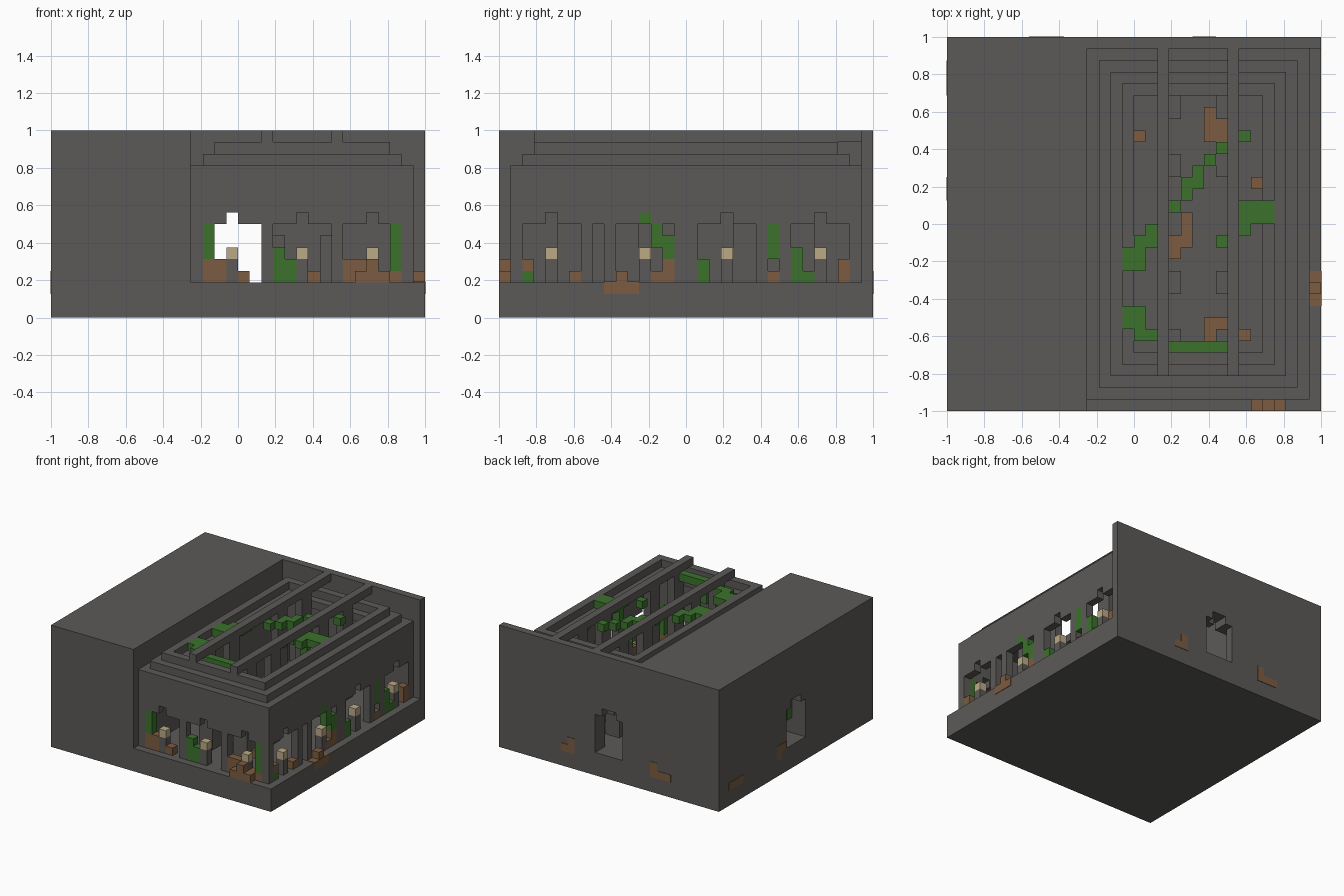
import bpy
import bmesh

UNIT = 1 / 16  # one building block
HALF = 16      # blocks from the edge to the centre

old = bpy.data.objects.get("Cube")
if old:
    bpy.data.objects.remove(old)


def make_material(name, color):
    mat = bpy.data.materials.new(name)
    mat.use_nodes = True
    rgba = (*color, 1)
    mat.diffuse_color = rgba
    mat.node_tree.nodes["Principled BSDF"].inputs["Base Color"].default_value = rgba
    return mat


stone = make_material("grey stone", (.107, .102, .098))
vine = make_material("green vine", (.045, .17, .026))
earth = make_material("brown earth", (.2, .107, .052))
lamp = make_material("pale lamp", (.5, .4, .235))


def build(name, mat, boxes):
    """One object made of boxes, each given as x, y and z ranges in blocks."""
    bm = bmesh.new()
    for ranges in boxes:
        cube = bmesh.ops.create_cube(bm, size=1)
        for v in cube["verts"]:
            for axis, (low, high) in enumerate(ranges):
                place = high if v.co[axis] > 0 else low
                v.co[axis] = (place - (HALF if axis < 2 else 0)) * UNIT
    mesh = bpy.data.meshes.new(name)
    bm.to_mesh(mesh)
    bm.free()
    mesh.materials.append(mat)
    obj = bpy.data.objects.new(name, mesh)
    bpy.context.collection.objects.link(obj)
    return obj


def cell(x, y, z, dx=1, dy=1, dz=1):
    return (x, x + dx), (y, y + dy), (z, z + dz)


FLOOR, EAVES, TOP = 3, 13, 16


def arch(start, width=5, peak=1):
    """Opening heights by block for a stepped arch."""
    heights = {i: 8 for i in range(start, start + width)}
    middle = start + (width - peak) // 2
    heights.update({i: 9 for i in range(middle, middle + peak)})
    return heights


def pierced_wall(name, along, span, depth, top, openings):
    """A wall along x (0) or y (1), joined from runs of equal height."""
    boxes, start = [], span[0]
    for i in range(span[0], span[1]):
        if i + 1 == span[1] or openings.get(i + 1) != openings.get(i):
            run, rise = (start, i + 1), (openings.get(i, FLOOR), top)
            boxes.append((run, depth, rise) if along == 0 else (depth, run, rise))
            start = i + 1
    return build(name, stone, boxes)


# Ground slab and the thick side building with its doorway
build("base_slab", stone, [((0, 32), (0, 32), (0, FLOOR))])
pierced_wall("side_building", 1, (0, 32), (0, 8), TOP, arch(14, 4, 2))
build("side_building_core", stone, [((8, 12), (0, 32), (FLOOR, TOP))])
pierced_wall("back_wall", 0, (12, 32), (31, 32), TOP, arch(14, 4, 2))

# Arcades around the courtyard
front_starts, right_starts = (13, 19, 25), (2, 10, 17, 25)
front_open, right_open = {}, {8: 8, 23: 8}
for s in front_starts:
    front_open.update(arch(s))
for s in right_starts:
    right_open.update(arch(s))
pierced_wall("front_arcade", 0, (12, 31), (1, 2), EAVES, front_open)
pierced_wall("right_arcade", 1, (2, 30), (30, 31), EAVES, right_open)
pierced_wall("back_arcade", 0, (12, 31), (30, 31), EAVES, arch(13))
build("left_arcade_wall", stone, [((12, 13), (2, 30), (FLOOR, EAVES))])

# Lamp posts standing in the arches
spots = [(s + 2, 1) for s in front_starts] + [(30, s + 2) for s in right_starts]
build("lamp_posts", stone, [cell(x, y, FLOOR, dz=2) for x, y in spots])
build("lamps", lamp, [cell(x, y, FLOOR + 2) for x, y in spots])


# Stepped roof rings, measured inwards from the arcade walls
def ring(name, inset, width, z):
    a, b = 12 + inset, 31 - inset
    c, d = 1 + inset, 31 - inset
    build(name, stone, [
        ((a, b), (c, c + width), (z, z + 1)),
        ((a, b), (d - width, d), (z, z + 1)),
        ((a, a + width), (c + width, d - width), (z, z + 1)),
        ((b - width, b), (c + width, d - width), (z, z + 1))])


ring("roof_lower_ring", 1, 3, EAVES)
ring("roof_upper_ring", 2, 1, EAVES + 1)

# Roof beams and the courtyard pillars below them
rows = (5, 10, 20, 25)
build("roof_beams", stone, [((x, x + 1), (3, 31), (15, TOP)) for x in (18, 24)])
build("pillar_bases", stone,
      [cell(x, y, FLOOR, 2, 2, 4) for x in (18, 23) for y in rows])
build("pillar_shafts", stone,
      [cell(x, y, 7, 1, 2, 8) for x in (18, 24) for y in rows])

# Vines trailing over the roof opening: x, y, x length, y length
trails = [(23, 22, 1, 1), (22, 21, 1, 1), (21, 19, 1, 2), (20, 18, 1, 2),
          (19, 17, 1, 1), (17, 14, 1, 2), (16, 14, 1, 1), (15, 12, 2, 2),
          (25, 23, 1, 1), (25, 16, 3, 2), (25, 15, 1, 1), (23, 14, 1, 1),
          (15, 7, 1, 2), (16, 8, 1, 1), (16, 6, 2, 1), (16, 7, 1, 1),
          (19, 5, 5, 1)]
build("roof_vines", vine, [cell(x, y, 14, dx, dy) for x, y, dx, dy in trails])
build("hanging_vines", vine,
      [cell(x, y, 12, dz=2) for x, y in ((21, 19), (16, 13), (25, 16), (20, 5))])

# Vines climbing in the arches: position along the wall, bottom, height
build("front_vines", vine, [cell(x, 1, z, dz=h) for x, z, h in
                            ((13, 5, 3), (19, 3, 3), (20, 3, 2), (29, 4, 4))])
build("right_vines", vine, [cell(30, y, z, dz=h) for y, z, h in
                            ((2, 3, 1), (12, 8, 1), (13, 6, 2), (14, 5, 2),
                             (17, 3, 2), (23, 5, 3), (25, 3, 3), (26, 3, 1))])
build("doorway_vine", vine, [cell(2, 14, 5, dz=4)])

# Earth heaped in the arches and on the ledges
build("front_earth", earth, [cell(x, 1, FLOOR, dx, dz=h) for x, dx, h in
                             ((13, 2, 2), (16, 1, 1), (25, 2, 2), (28, 2, 1))])
build("right_earth", earth, [cell(30, y, z, dz=h) for y, z, h in
                             ((2, 4, 1), (6, 3, 1), (13, 3, 1), (14, 3, 2),
                              (23, 3, 1), (29, 3, 2))])
build("ledge_earth", earth, [cell(26, 0, FLOOR, 3), cell(27, 0, FLOOR + 1),
                             cell(31, 10, FLOOR)])
build("courtyard_earth", earth, [cell(x, y, FLOOR, dx, dy) for x, y, dx, dy in
                                 ((16, 23, 1, 1), (22, 23, 2, 2), (22, 25, 1, 1),
                                  (20, 14, 1, 3), (19, 13, 1, 2), (26, 19, 1, 1),
                                  (22, 7, 2, 1), (22, 6, 1, 1), (25, 6, 1, 1))])

# Thin earth stains on the outside faces
T = .06
build("ledge_stain", earth, [((31, 32 + T), (9, 12), (2, FLOOR + T))])
build("back_stains", earth, [((x, x + w), (32, 32 + T), (z, z + 1)) for x, w, z in
                             ((21, 2, 2), (21, 1, 3), (7, 3, 2), (9, 1, 3))])
build("side_stains", earth, [((-T, 0), (y, y + w), (z, z + 1)) for y, w, z in
                             ((27, 3, 2), (18, 2, 3), (19, 1, 2))])
